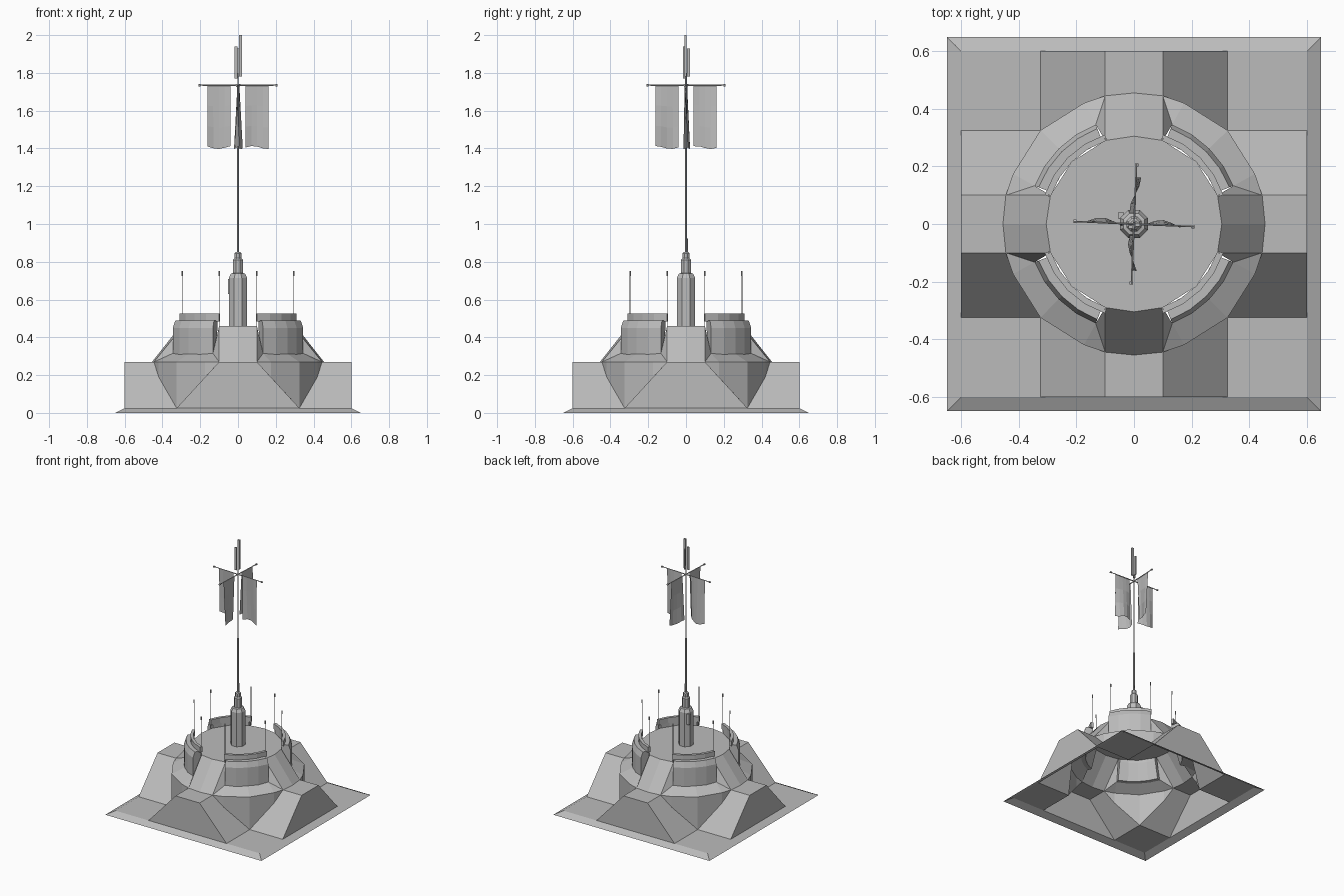
import bpy, bmesh
from math import cos, sin, radians, pi
from mathutils import Vector, Matrix

cube = bpy.data.objects.get("Cube")
if cube:
    bpy.data.objects.remove(cube, do_unlink=True)

grey = bpy.data.materials.new("plain grey")
grey.use_nodes = True
colour = (0.5, 0.5, 0.5, 1)
grey.diffuse_color = colour
grey.node_tree.nodes["Principled BSDF"].inputs["Base Color"].default_value = colour


def finish(name, bm, recalc=True):
    if recalc:
        bmesh.ops.recalc_face_normals(bm, faces=bm.faces)
    mesh = bpy.data.meshes.new(name)
    bm.to_mesh(mesh)
    bm.free()
    mesh.materials.append(grey)
    ob = bpy.data.objects.new(name, mesh)
    bpy.context.collection.objects.link(ob)
    return ob


def add_box(bm, centre, size, turn=0):
    m = Matrix.Translation(centre) @ Matrix.Rotation(turn, 4, 'Z') @ Matrix.Diagonal((*size, 1))
    bmesh.ops.create_cube(bm, size=1, matrix=m)


def add_rod(bm, a, b, r1, r2, sides=6):
    a, b = Vector(a), Vector(b)
    d = b - a
    m = Matrix.Translation((a + b) / 2) @ d.to_track_quat('Z', 'Y').to_matrix().to_4x4()
    bmesh.ops.create_cone(bm, cap_ends=True, segments=sides, radius1=r1, radius2=r2,
                          depth=d.length, matrix=m)


def polar(r, deg, z):
    return (r * cos(radians(deg)), r * sin(radians(deg)), z)


# Bunker shell: one eighth of the plan, repeated by symmetry
floor, arm, roof = 0.025, 0.27, 0.46
side, corner = (0.445, 0.1, arm), (0.325, 0.325, floor)
cut, ledge = (0.42, 0.174, 0.19), (0.42, 0.174, arm)
shoulder, foot, mid = (0.325, 0.325, arm), polar(0.37, 21, 0.315), polar(0.365, 45, 0.315)
top_side = (0.29, 0.1, roof)
panels = {
    "base_apron": [[(0.65, 0, 0), (0.65, 0.65, 0), (0.6, 0.6, floor), (0.6, 0, floor)]],
    "base_corner_floor": [[(0.6, 0.325, floor), (0.6, 0.6, floor), corner]],
    "earth_arms": [
        [(0.6, 0, floor), (0.6, 0.325, floor), (0.6, 0.1, arm), (0.6, 0, arm)],
        [(0.6, 0, arm), (0.6, 0.1, arm), side, (0.455, 0, arm)],
        [(0.6, 0.325, floor), corner, cut, side, (0.6, 0.1, arm)]],
    "round_drum": [
        [side, cut, ledge], [cut, corner, shoulder, ledge],
        [side, ledge, foot], [ledge, shoulder, mid, foot]],
    "buttresses_and_roof": [
        [(0.455, 0, arm), side, top_side, (0.305, 0, roof)],
        [side, foot, top_side],
        [(0, 0, roof), (0.305, 0, roof), top_side, (0.216, 0.216, roof)]],
}
for name, faces in panels.items():
    bm = bmesh.new()
    for sx in (1, -1):
        for sy in (1, -1):
            for swap in (False, True):
                for face in faces:
                    pts = [(y, x, z) if swap else (x, y, z) for x, y, z in face]
                    pts = [(sx * x, sy * y, z) for x, y, z in pts]
                    if (sx * sy < 0) != swap:
                        pts.reverse()
                    bm.faces.new([bm.verts.new(p) for p in pts])
    bmesh.ops.remove_doubles(bm, verts=bm.verts, dist=0.0005)
    bmesh.ops.dissolve_limit(bm, angle_limit=0.01, verts=bm.verts, edges=bm.edges)
    finish(name, bm, recalc=False)

# Curved gun walls on the four diagonals, each with a raised inner rim
wall = [(0.37, 0.31), (0.37, 0.45), (0.355, 0.49), (0.305, 0.49), (0.305, 0.44), (0.34, 0.31)]
rim = [(0.326, 0.485), (0.326, 0.525), (0.305, 0.525), (0.305, 0.485)]


def sweep(bm, profile, start, end, steps=4):
    rings = [[bm.verts.new(polar(r, start + (end - start) * i / steps, z)) for r, z in profile]
             for i in range(steps + 1)]
    n = len(profile)
    for a, b in zip(rings, rings[1:]):
        for k in range(n):
            bm.faces.new((a[k], a[(k + 1) % n], b[(k + 1) % n], b[k]))
    bm.faces.new(rings[0])
    bm.faces.new(rings[-1])


bm = bmesh.new()
for q in range(4):
    sweep(bm, wall, 90 * q + 21, 90 * q + 69)
    sweep(bm, rim, 90 * q + 18, 90 * q + 72)
finish("gun_walls", bm)

# Whip aerials at the wall ends
bm = bmesh.new()
for q in range(4):
    for deg in (18.5, 71.5):
        x, y, _ = polar(0.312, 90 * q + deg, 0)
        add_rod(bm, (x, y, roof), (x, y, 0.73), 0.002, 0.002)
        add_rod(bm, (x, y, 0.725), (x, y, 0.75), 0.004, 0.004)
finish("whip_aerials", bm)

# Stepped eight-sided tower
bm = bmesh.new()
tower = [(0.052, roof), (0.052, 0.715), (0.04, 0.737), (0.028, 0.74), (0.028, 0.81),
         (0.02, 0.82), (0.02, 0.845), (0.012, 0.852)]
rings = [[bm.verts.new(polar(r, 22.5 + 45 * i, z)) for i in range(8)] for r, z in tower]
for a, b in zip(rings, rings[1:]):
    for i in range(8):
        j = (i + 1) % 8
        bm.faces.new((a[i], a[j], b[j], b[i]))
bm.faces.new(rings[-1])
add_box(bm, (-0.045, 0.03, 0.67), (0.018, 0.025, 0.08))
add_rod(bm, (0.003, 0.008, 0.84), (0.003, 0.008, 0.94), 0.003, 0.001)
finish("tower", bm)

# Mast, cross arms and finial plates
yard, tilt = 1.735, radians(-2.5)
bm = bmesh.new()
add_rod(bm, (0, 0, 0.84), (0, 0, 1.8), 0.006, 0.004)
finish("mast", bm)
bm = bmesh.new()
for q in range(4):
    d = Matrix.Rotation(tilt + q * pi / 2, 3, 'Z') @ Vector((1, 0, 0))
    lift = Vector((0, 0, yard))
    add_rod(bm, lift, lift + d * 0.205, 0.004, 0.003)
    add_rod(bm, lift + d * 0.2, lift + d * 0.21, 0.007, 0.007)
finish("cross_arms", bm)
bm = bmesh.new()
add_box(bm, (0.012, -0.003, 1.89), (0.016, 0.012, 0.22))
add_box(bm, (-0.011, -0.011, 1.855), (0.016, 0.01, 0.17))
add_box(bm, (0, 0.013, 1.855), (0.008, 0.014, 0.15))
finish("finial_plates", bm)

# Four hanging cloth banners, gently folded toward the hem
bm = bmesh.new()
cols, rows = 4, 3
for q in range(4):
    turn = Matrix.Rotation(tilt + q * pi / 2, 3, 'Z')
    grid = []
    for r in range(rows + 1):
        t = r / rows
        row = []
        for c in range(cols + 1):
            u = c / cols
            sway = 0.018 * t * sin(3.5 * u + 1.3 * q)
            hem = 0.008 * t * sin(5 * u + q)
            row.append(bm.verts.new(turn @ Vector((0.04 + 0.122 * u, sway, yard - 0.33 * t + hem))))
        grid.append(row)
    for a, b in zip(grid, grid[1:]):
        for c in range(cols):
            bm.faces.new((a[c], a[c + 1], b[c + 1], b[c]))
finish("banners", bm)
